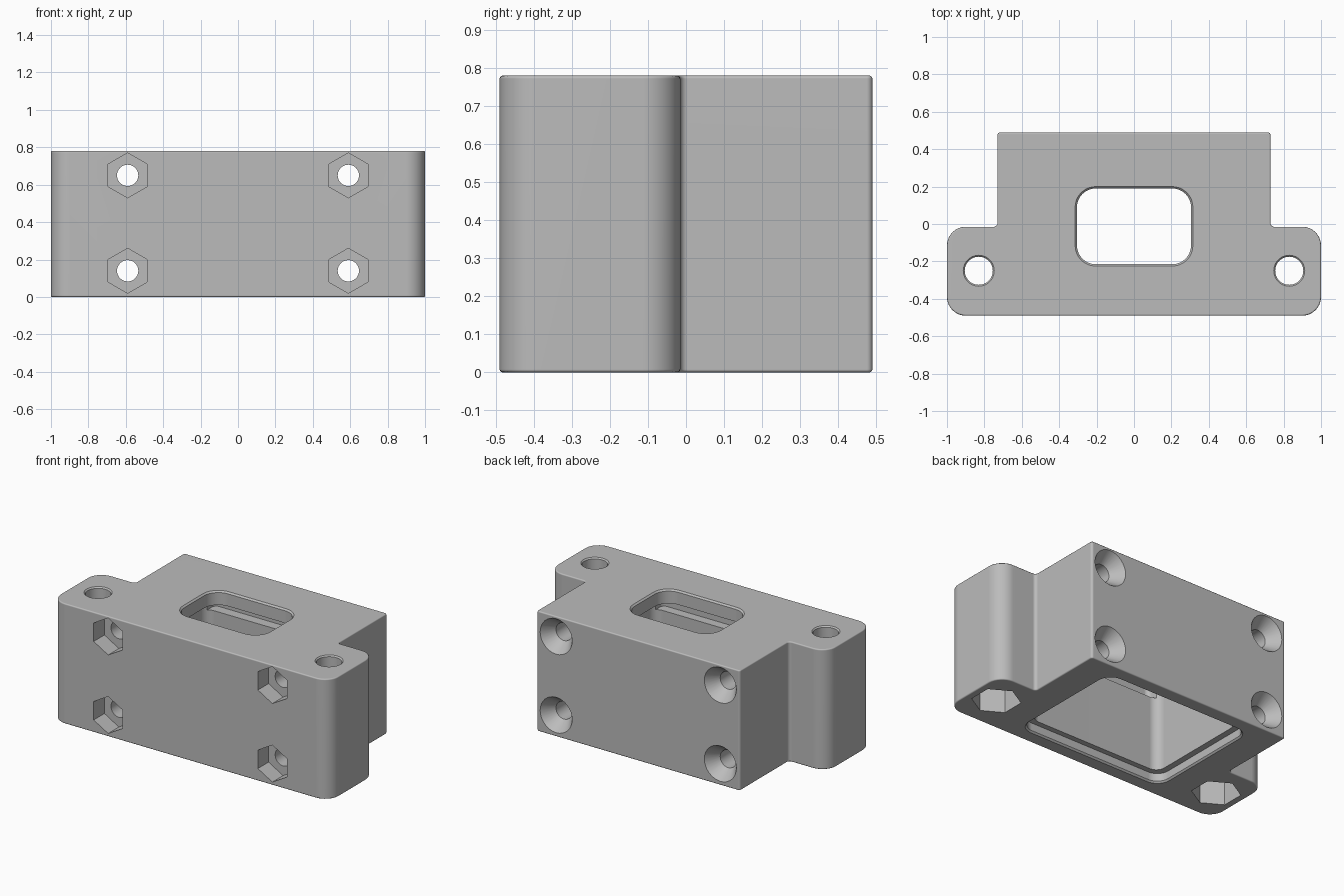
import bpy, bmesh
from math import sin, cos, pi, radians
from mathutils import Vector, Matrix

if "Cube" in bpy.data.objects:
    bpy.data.objects.remove(bpy.data.objects["Cube"])

HEIGHT = 0.78
grey = bpy.data.materials.new("plain_grey")
grey.use_nodes = True
grey.diffuse_color = (0.5, 0.5, 0.5, 1)
grey.node_tree.nodes["Principled BSDF"].inputs["Base Color"].default_value = (0.5, 0.5, 0.5, 1)


def rounded(corners, steps=8):
    """Outline with each right-angled corner (x, y, radius) rounded."""
    points = []
    for i, (x, y, r) in enumerate(corners):
        p = Vector((x, y))
        before = (Vector(corners[i - 1][:2]) - p).normalized()
        after = (Vector(corners[(i + 1) % len(corners)][:2]) - p).normalized()
        centre = p + r * (before + after)
        for k in range(steps + 1):
            t = k / steps * pi / 2
            points.append(centre - r * (after * cos(t) + before * sin(t)))
    return points


def rectangle(hx, y0, y1, r, grow=0):
    x, a, b, r = hx + grow, y0 - grow, y1 + grow, r + grow
    return rounded([(-x, a, r), (x, a, r), (x, b, r), (-x, b, r)])


def polygon(sides, r):
    angles = [pi / 2 + 2 * pi * k / sides for k in range(sides)]
    return [Vector((r * cos(a), r * sin(a))) for a in angles]


def loft(name, rings, matrix=Matrix()):
    """Closed solid through a list of (outline, z) rings."""
    bm = bmesh.new()
    loops = [[bm.verts.new((p.x, p.y, z)) for p in pts] for pts, z in rings]
    for a, b in zip(loops, loops[1:]):
        for i in range(len(a)):
            j = (i + 1) % len(a)
            bm.faces.new((a[i], a[j], b[j], b[i]))
    bm.faces.new(loops[0][::-1])
    bm.faces.new(loops[-1])
    bmesh.ops.transform(bm, matrix=matrix, verts=bm.verts)
    bmesh.ops.recalc_face_normals(bm, faces=bm.faces)
    mesh = bpy.data.meshes.new(name)
    bm.to_mesh(mesh)
    bm.free()
    mesh.materials.append(grey)
    obj = bpy.data.objects.new(name, mesh)
    bpy.context.scene.collection.objects.link(obj)
    return obj


# Housing block with a flange ear on each side
right_half = [(1, -0.49, 0.1), (1, -0.015, 0.1), (0.73, -0.015, 0.02), (0.73, 0.49, 0.015)]
left_half = [(-x, y, r) for x, y, r in reversed(right_half)]
outline = rounded(right_half + left_half)
housing = loft("housing", [(outline, 0), (outline, HEIGHT)])
edge = housing.modifiers.new("soft_edges", "BEVEL")
edge.width = 0.008
edge.segments = 3
edge.limit_method = "ANGLE"
edge.angle_limit = radians(60)
edge.use_clamp_overlap = False

# Inner chamber, side grooves, lid seat and top window
chamber = (0.48, -0.36, 0.355, 0.06)
groove = (0.46, -0.42, 0.42, 0.03)
seat = (0.52, -0.395, 0.395, 0.08)
window = (0.305, -0.215, 0.19, 0.1)
cutters = [
    loft("chamber_cutter", [(rectangle(*chamber), -0.1), (rectangle(*chamber), 0.69)]),
    loft("groove_cutter", [(rectangle(*groove), 0.54), (rectangle(*groove), 0.69)]),
    loft("seat_cutter", [(rectangle(*seat, 0.03), -0.02), (rectangle(*seat), 0.01),
                         (rectangle(*seat), 0.06)]),
    loft("window_cutter", [(rectangle(*window), 0.6), (rectangle(*window), HEIGHT - 0.01),
                           (rectangle(*window, 0.03), HEIGHT + 0.02)]),
]

along_y = Matrix.Rotation(-pi / 2, 4, "X")
for side in (-1, 1):
    # Upright ear hole with a nut pocket underneath
    place = Matrix.Translation((side * 0.83, -0.25, 0))
    hole, nut = polygon(40, 0.075), polygon(6, 0.145)
    cutters.append(loft("ear_hole_cutter", [(hole, -0.1), (hole, HEIGHT - 0.008),
                                            (polygon(40, 0.095), HEIGHT + 0.012)], place))
    cutters.append(loft("ear_nut_cutter", [(nut, -0.1), (nut, 0.18)], place))
    # Cross bolts: nut pocket in front, countersink at the back
    for z in (0.14, 0.65):
        place = Matrix.Translation((side * 0.59, 0, z)) @ along_y
        hole, nut = polygon(32, 0.057), polygon(6, 0.12)
        cutters.append(loft("bolt_cutter", [(hole, -0.6), (hole, 0.41),
                                            (polygon(32, 0.115), 0.49),
                                            (polygon(32, 0.13), 0.51)], place))
        cutters.append(loft("bolt_nut_cutter", [(nut, -0.6), (nut, -0.38)], place))

# Cut every opening, then discard the cutters
for cutter in cutters:
    cutter.hide_render = True
    cut = housing.modifiers.new(cutter.name, "BOOLEAN")
    cut.operation = "DIFFERENCE"
    cut.solver = "EXACT"
    cut.object = cutter
bpy.ops.object.select_all(action="DESELECT")
bpy.context.view_layer.objects.active = housing
housing.select_set(True)
for name in [m.name for m in housing.modifiers]:
    bpy.ops.object.modifier_apply(modifier=name)
for cutter in cutters:
    bpy.data.objects.remove(cutter)

# Smooth curves with flat faces kept flat
bpy.ops.object.shade_smooth_by_angle(angle=radians(35))
flat = housing.modifiers.new("flat_faces", "WEIGHTED_NORMAL")
flat.keep_sharp = True
